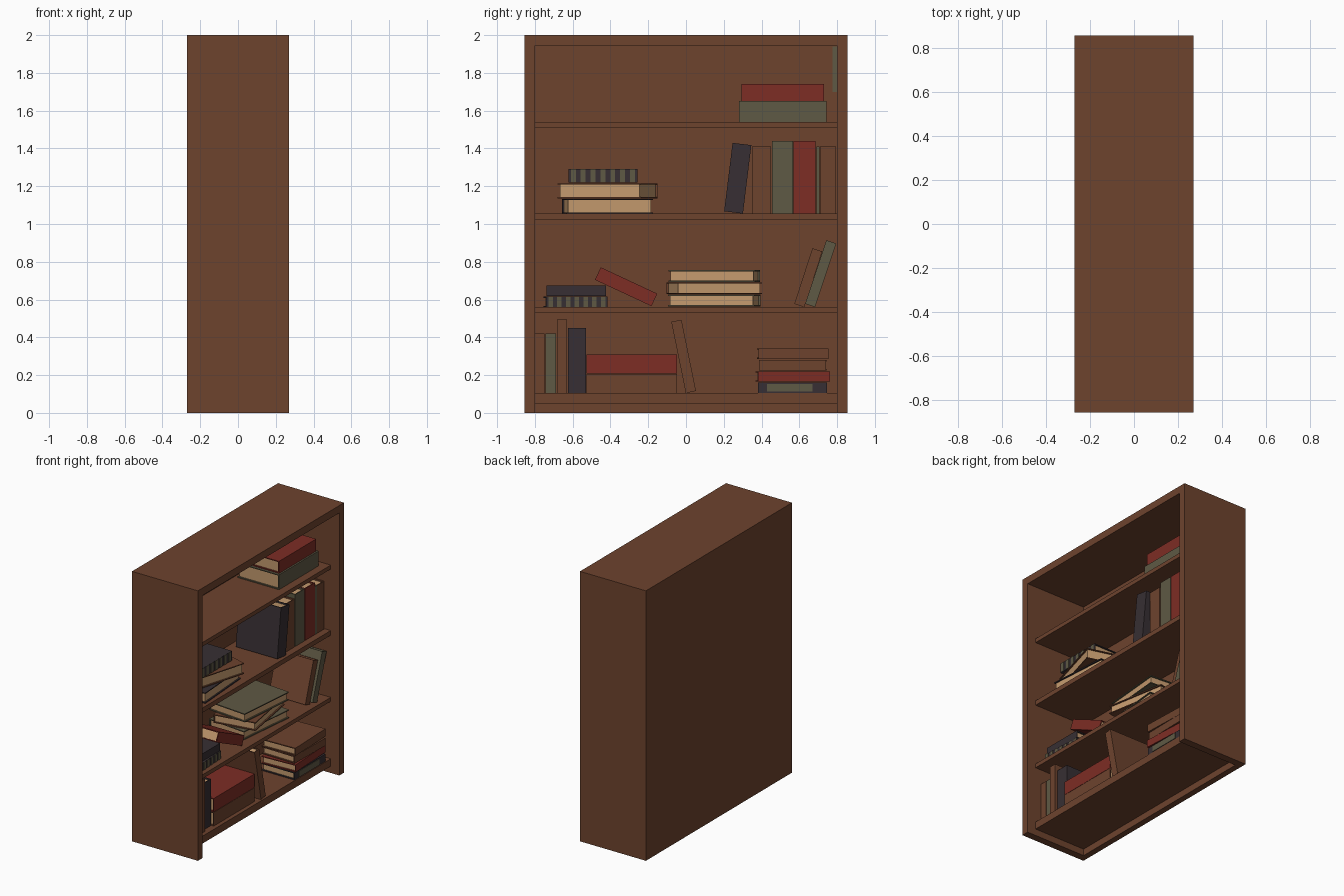
import bpy, bmesh, math
from mathutils import Matrix, Vector

if "Cube" in bpy.data.objects:
    bpy.data.objects.remove(bpy.data.objects["Cube"])


def material(name, rgb):
    m = bpy.data.materials.new(name)
    m.diffuse_color = (*rgb, 1)
    m.use_nodes = True
    m.node_tree.nodes["Principled BSDF"].inputs["Base Color"].default_value = m.diffuse_color
    return m


BROWN = material("brown wood", (0.155, 0.056, 0.027))
RED = material("red cover", (0.205, 0.026, 0.018))
OLIVE = material("olive cover", (0.114, 0.100, 0.058))
DARK = material("charcoal cover", (0.038, 0.028, 0.033))
CREAM = material("cream pages", (0.552, 0.323, 0.156))


def add_box(bm, lo, hi, mat=0):
    lo, hi = Vector(lo), Vector(hi)
    m = Matrix.Translation((lo + hi) / 2) @ Matrix.Diagonal((*(hi - lo), 1))
    r = bmesh.ops.create_cube(bm, size=1, matrix=m)
    for f in {f for v in r["verts"] for f in v.link_faces}:
        f.material_index = mat


def finish(name, bm, mats, matrix=Matrix()):
    me = bpy.data.meshes.new(name)
    bm.to_mesh(me)
    bm.free()
    for m in mats:
        me.materials.append(m)
    ob = bpy.data.objects.new(name, me)
    ob.matrix_world = matrix
    bpy.context.collection.objects.link(ob)


def box(name, lo, hi, mat=BROWN):
    bm = bmesh.new()
    add_box(bm, lo, hi)
    finish(name, bm, [mat])


def book(name, mat, bottom, y, L, T, D=0.34, front=0.14, rot=0, yaw=0, stripes=0):
    """Spine on local +x, length along y, thickness along z; rot tips it about x."""
    bm = bmesh.new()
    b, x, l, t = 0.007, D / 2, L / 2, T / 2
    add_box(bm, (-x, -l, t - b), (x, l, t))            # top board
    add_box(bm, (-x, -l, -t), (x, l, -t + b))          # bottom board
    add_box(bm, (x - b, -l, -t + b), (x, l, t - b))    # spine
    add_box(bm, (0.01 - x, 0.01 - l, b - t), (x - b, l - 0.01, t - b), 1)  # pages
    for i in range(stripes):                           # spine bands
        c = -l + L * (i + 0.5) / stripes
        w = L / stripes / 4
        add_box(bm, (x, c - w, -t), (x + 0.003, c + w, t), 2)
    a = math.radians(rot)
    z = bottom + (L * abs(math.sin(a)) + T * abs(math.cos(a))) / 2
    M = (Matrix.Translation((front - D / 2, y, z))
         @ Matrix.Rotation(math.radians(yaw), 4, 'Z') @ Matrix.Rotation(a, 4, 'X'))
    finish(name, bm, [mat, CREAM, OLIVE], M)


def standing(name, mat, bottom, y0, y1, height, front=0.15, lean=0, T=None, D=0.34):
    book(name, mat, bottom, (y0 + y1) / 2, height, T or y1 - y0, D, front, 90 - lean)


# Case
box("side_left", (-0.27, -0.855, 0), (0.27, -0.80, 2))
box("side_right", (-0.27, 0.80, 0), (0.27, 0.855, 2))
box("top_board", (-0.27, -0.80, 1.945), (0.27, 0.80, 2))
box("back_panel", (-0.27, -0.80, 0), (-0.225, 0.80, 1.945))
for i, (z0, z1) in enumerate([(0.05, 0.105), (0.53, 0.56), (1.02, 1.055), (1.51, 1.54)]):
    box(f"shelf_{i}", (-0.225, -0.80, z0), (0.20, 0.80, z1))

# Top shelf
book("top_flat_olive", OLIVE, 1.54, 0.512, 0.465, 0.11)
book("top_flat_red", RED, 1.652, 0.512, 0.435, 0.09, front=0.13)
box("olive_sliver", (-0.225, 0.775, 1.70), (-0.218, 0.80, 1.94), OLIVE)

# Upper middle shelf: standing row
Z = 1.055
standing("row_charcoal", DARK, Z, 0.20, 0.348, 0.365, 0.18, 7, 0.10)
standing("row_brown", BROWN, Z, 0.35, 0.45, 0.355)
standing("row_olive", OLIVE, Z, 0.456, 0.566, 0.385)
standing("row_red", RED, Z, 0.57, 0.685, 0.385)
standing("row_thin_olive", OLIVE, Z, 0.69, 0.708, 0.355)
standing("row_end_brown", BROWN, Z, 0.71, 0.795, 0.355)
# Upper middle shelf: stack with pages outward
book("pages_low", DARK, Z, -0.415, 0.46, 0.078, 0.32, 0.16, yaw=184)
book("pages_high", BROWN, Z + 0.08, -0.415, 0.46, 0.08, 0.32, 0.16, yaw=164)
book("banded_upper", DARK, Z + 0.165, -0.44, 0.365, 0.07, 0.28, 0.13, stripes=7)

# Lower middle shelf
Z = 0.56
book("banded_lower", DARK, Z, -0.585, 0.325, 0.056, 0.27, 0.16, yaw=3, stripes=7)
book("small_charcoal", DARK, Z + 0.06, -0.582, 0.315, 0.055, 0.27, 0.15)
book("tipped_red", RED, Z + 0.005, -0.317, 0.33, 0.073, 0.27, 0.16, rot=-25)
for i, (m, yaw) in enumerate([(OLIVE, 174), (BROWN, 190), (OLIVE, 175)]):
    book(f"mid_stack_{i}", m, Z + 0.004 + 0.065 * i, 0.15, 0.46, 0.062, 0.31, 0.14, yaw=yaw)
standing("leaning_brown", BROWN, Z, 0.57, 0.725, 0.31, 0.15, 18, 0.055, 0.30)
standing("leaning_olive", OLIVE, Z, 0.628, 0.798, 0.355, 0.17, 18.5, 0.055)

# Bottom shelf
Z = 0.105
standing("low_brown_a", BROWN, Z, -0.80, -0.748, 0.315)
standing("low_olive", OLIVE, Z, -0.745, -0.687, 0.315)
standing("low_brown_b", BROWN, Z, -0.683, -0.630, 0.39, 0.17)
standing("low_charcoal", DARK, Z, -0.626, -0.53, 0.345)
book("low_flat_brown", BROWN, Z, -0.288, 0.48, 0.102, 0.36, 0.17)
book("low_flat_red", RED, Z + 0.104, -0.288, 0.48, 0.10, 0.36, 0.17)
standing("low_leaning", BROWN, Z, -0.083, 0.058, 0.385, 0.19, -11.5, 0.055)
for i, (m, l, t, e) in enumerate([(DARK, 0.365, 0.055, 0), (RED, 0.38, 0.055, 3),
                                  (BROWN, 0.355, 0.055, -1), (BROWN, 0.37, 0.057, 2)]):
    book(f"low_stack_{i}", m, Z + 0.06 * i, 0.565, l, t, 0.27, 0.195, yaw=e)
box("low_stack_label", (0.195, 0.43, 0.112), (0.199, 0.67, 0.154), OLIVE)
